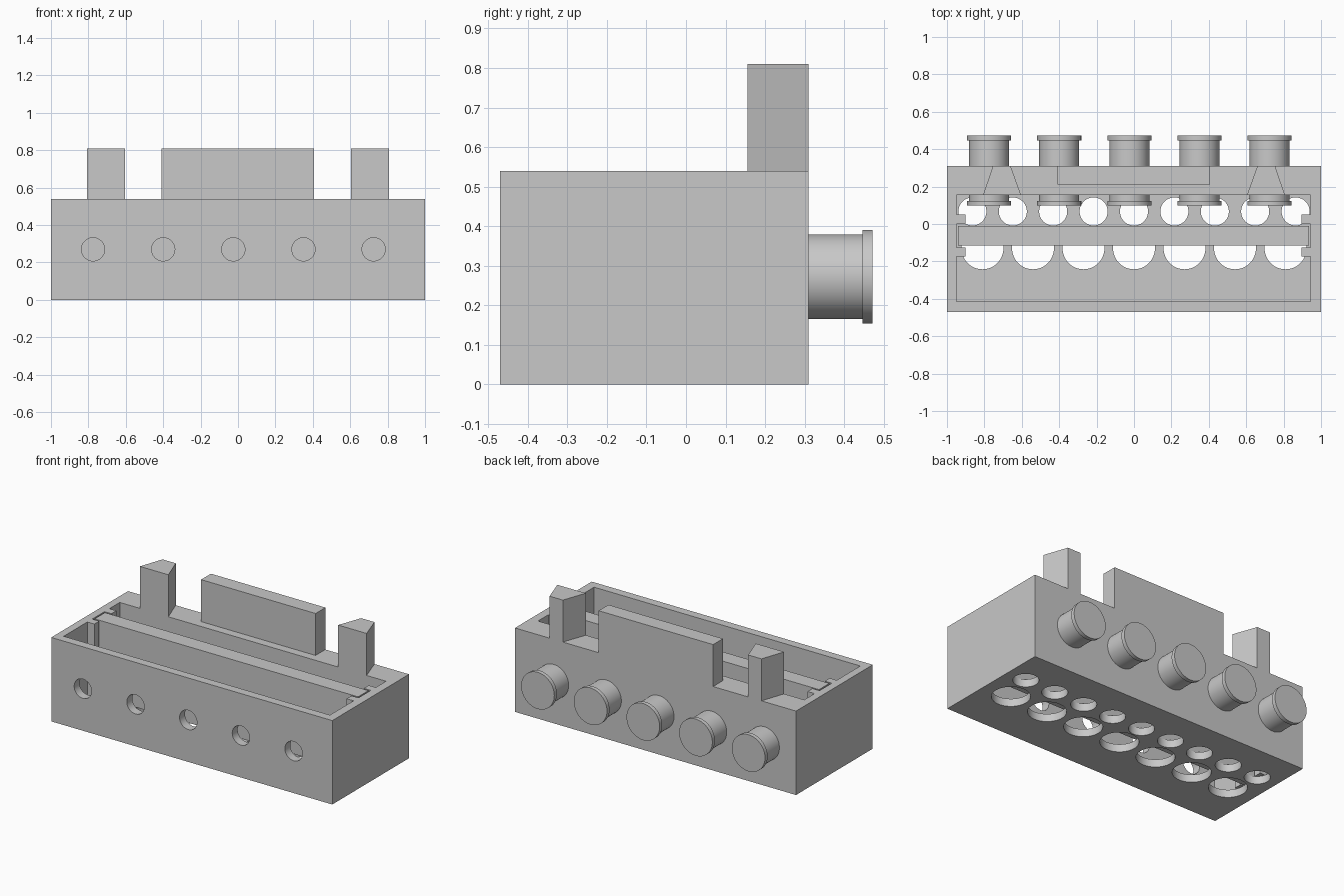
import bpy
import bmesh
from math import radians
from mathutils import Matrix, Vector

if "Cube" in bpy.data.objects:
    bpy.data.objects.remove(bpy.data.objects["Cube"])

grey = bpy.data.materials.new("plain grey")
grey.use_nodes = True
grey.diffuse_color = (0.58, 0.58, 0.58, 1)
grey.node_tree.nodes["Principled BSDF"].inputs["Base Color"].default_value = grey.diffuse_color

TOP = 0.54
SIGN_TOP = 0.81
BACK = 0.31
FLOOR = 0.05


def add_object(name, bm):
    bmesh.ops.recalc_face_normals(bm, faces=bm.faces)
    mesh = bpy.data.meshes.new(name)
    bm.to_mesh(mesh)
    bm.free()
    mesh.materials.append(grey)
    obj = bpy.data.objects.new(name, mesh)
    bpy.context.collection.objects.link(obj)
    return obj


def prism(name, outline, z0, z1):
    bm = bmesh.new()
    base = bm.faces.new([bm.verts.new((x, y, z0)) for x, y in outline])
    top = bmesh.ops.extrude_face_region(bm, geom=[base])["geom"]
    verts = [v for v in top if isinstance(v, bmesh.types.BMVert)]
    bmesh.ops.translate(bm, verts=verts, vec=(0, 0, z1 - z0))
    return add_object(name, bm)


def box(name, x0, x1, y0, y1, z0, z1):
    return prism(name, [(x0, y0), (x1, y0), (x1, y1), (x0, y1)], z0, z1)


def add_cylinder(bm, centre, radius, length, along_y=False):
    turn = Matrix.Rotation(radians(90 if along_y else 0), 4, "X")
    bmesh.ops.create_cone(bm, cap_ends=True, segments=64, radius1=radius, radius2=radius,
                          depth=length, matrix=Matrix.Translation(Vector(centre)) @ turn)


def smooth(obj):
    bpy.ops.object.select_all(action="DESELECT")
    obj.select_set(True)
    bpy.context.view_layer.objects.active = obj
    bpy.ops.object.shade_smooth_by_angle(angle=radians(30))


def cut(obj, cutter):
    mod = obj.modifiers.new("cut", "BOOLEAN")
    mod.operation = "DIFFERENCE"
    mod.solver = "EXACT"
    mod.object = cutter
    bpy.context.view_layer.objects.active = obj
    bpy.ops.object.modifier_apply(modifier=mod.name)
    bpy.data.objects.remove(cutter)


port_xs = [-0.025 + 0.375 * i for i in range(-2, 3)]

# Open tray with a thick back wall
tray = box("tray", -1, 1, -0.47, BACK, 0, TOP)
cut(tray, box("cavity_cutter", -0.95, 0.945, -0.415, 0.155, FLOOR, 1))

# Round holes through the floor and the front wall
bm = bmesh.new()
for i in range(-4, 5):
    add_cylinder(bm, (0.216 * i, 0.067, 0), 0.075, 0.3)
for i in range(-3, 4):
    add_cylinder(bm, (0.27 * i, -0.13, 0), 0.112, 0.3)
for x in port_xs:
    add_cylinder(bm, (x, -0.45, 0.27), 0.062, 0.2, True)
cut(tray, add_object("hole_cutter", bm))
smooth(tray)

# Guide rails on the end walls, and the divider that slides between them
for side, x0, x1 in (("right", -0.95, -0.9), ("left", 0.895, 0.945)):
    box(side + "_rear_rail", x0, x1, 0, 0.05, FLOOR, TOP)
    box(side + "_front_rail", x0, x1, -0.175, -0.125, FLOOR, TOP)
box("divider", -0.94, 0.935, -0.115, -0.01, FLOOR, TOP)

# Flanged plugs through the back wall
for i, x in enumerate(port_xs):
    bm = bmesh.new()
    add_cylinder(bm, (x, 0.285, 0.272), 0.107, 0.34, True)
    add_cylinder(bm, (x, 0.459, 0.272), 0.118, 0.026, True)
    add_cylinder(bm, (x, 0.111, 0.272), 0.118, 0.024, True)
    smooth(add_object(f"plug_{i + 1}", bm))

# Upright plate and tapered posts on the back wall
box("upright_plate", -0.41, 0.405, 0.21, BACK, TOP, SIGN_TOP)
for side, s in (("right", -1), ("left", 1)):
    outline = [(0.604, 0.155), (0.807, 0.155), (0.754, BACK), (0.66, BACK)]
    prism(side + "_post", [(s * x, y) for x, y in outline], TOP, SIGN_TOP)
